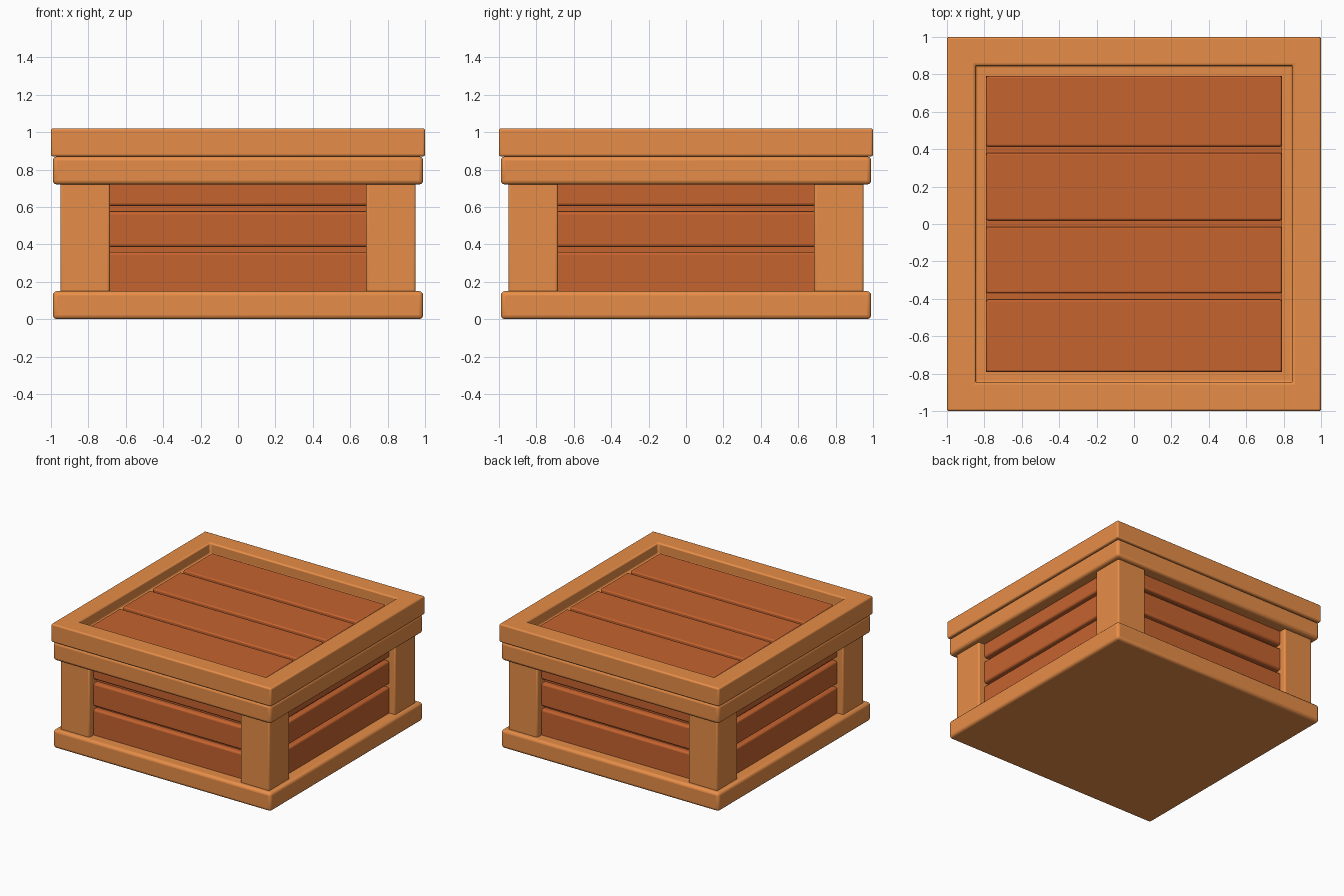
import bpy, bmesh
from math import radians
from mathutils import Matrix

if "Cube" in bpy.data.objects:
    bpy.data.objects.remove(bpy.data.objects["Cube"])


def material(name, rgb):
    m = bpy.data.materials.new(name)
    m.diffuse_color = (*rgb, 1)
    m.use_nodes = True
    m.node_tree.nodes["Principled BSDF"].inputs["Base Color"].default_value = m.diffuse_color
    return m


FRAME = material("light_wood", (0.80, 0.27, 0.065))
PLANK = material("dark_wood", (0.56, 0.125, 0.028))


def finish(bm, name, mat, bevel):
    mesh = bpy.data.meshes.new(name)
    bm.to_mesh(mesh)
    bm.free()
    ob = bpy.data.objects.new(name, mesh)
    bpy.context.collection.objects.link(ob)
    mesh.materials.append(mat)
    if bevel:
        mod = ob.modifiers.new("bevel", 'BEVEL')
        mod.width = bevel
        mod.segments = 3
        mod.limit_method = 'ANGLE'
    bpy.ops.object.select_all(action='DESELECT')
    ob.select_set(True)
    bpy.context.view_layer.objects.active = ob
    bpy.ops.object.shade_smooth_by_angle(angle=radians(35))
    return ob


def box_mesh(lo, hi):
    bm = bmesh.new()
    bmesh.ops.create_cube(bm, size=1)
    for v in bm.verts:
        v.co = [(a + b) / 2 + c * (b - a) for a, b, c in zip(lo, hi, v.co)]
    return bm


def box(name, lo, hi, mat, bevel=0.0, turn=0):
    bm = box_mesh(lo, hi)
    bm.transform(Matrix.Rotation(radians(turn), 4, 'Z'))
    return finish(bm, name, mat, bevel)


# Base slab and upper band
box("base", (-0.99, -0.99, 0), (0.99, 0.99, 0.15), FRAME, 0.022)
box("upper_band", (-0.99, -0.99, 0.72), (0.99, 0.99, 0.87), FRAME, 0.022)

# Lid frame: slab with a recessed well
bm = box_mesh((-1, -1, 0.87), (1, 1, 1.02))
bm.faces.ensure_lookup_table()
top = max(bm.faces, key=lambda f: f.calc_center_median().z)
bmesh.ops.inset_region(bm, faces=[top], thickness=0.215)
well = bmesh.ops.extrude_discrete_faces(bm, faces=[top])["faces"][0]
for v in well.verts:
    v.co.z = 0.93
finish(bm, "lid_frame", FRAME, 0.012)

# Floor under the lid planks, seen through the gaps
box("lid_floor", (-0.79, -0.79, 0.90), (0.79, 0.79, 0.94), PLANK)
for i, (a, b) in enumerate([(-0.79, -0.405), (-0.37, -0.015),
                            (0.02, 0.38), (0.415, 0.79)]):
    box(f"lid_plank_{i + 1}", (-0.79, a, 0.92), (0.79, b, 0.975), PLANK, 0.01)

# Inner body behind the side planks
box("inner_body", (-0.85, -0.85, 0.14), (0.85, 0.85, 0.73), PLANK)

# Corner posts and side planks, repeated round the four sides
for s, side in enumerate(("front", "right", "back", "left")):
    box(f"{side}_post", (0.685, -0.95, 0.14), (0.95, -0.685, 0.73),
        FRAME, 0.012, s * 90)
    for i, (a, b) in enumerate([(0.12, 0.36), (0.385, 0.575), (0.605, 0.75)]):
        box(f"{side}_plank_{i + 1}", (-0.70, -0.895, a), (0.70, -0.82, b),
            PLANK, 0.016, s * 90)
